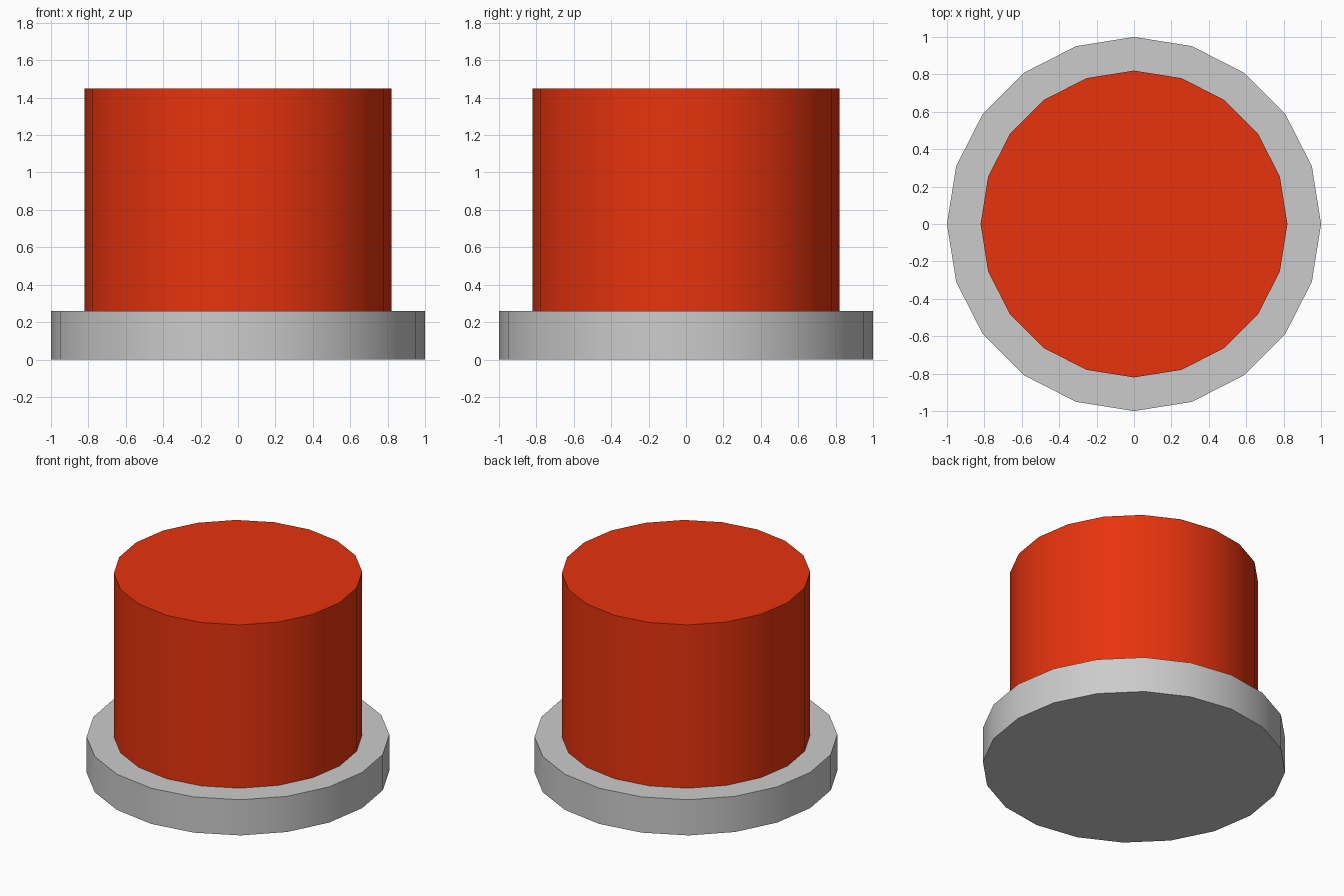
import bpy

if "Cube" in bpy.data.objects:
    bpy.data.objects.remove(bpy.data.objects["Cube"])

SIDES = 20


def drum(name, radius, bottom, top):
    """Upright 20-sided cylinder with smooth walls and sharp rims."""
    bpy.ops.mesh.primitive_cylinder_add(
        vertices=SIDES, radius=radius, depth=top - bottom,
        location=(0, 0, (bottom + top) / 2))
    obj = bpy.context.object
    obj.name = name
    bpy.ops.object.shade_smooth_by_angle()
    return obj


# Wide grey base ring
drum("base", 1.0, 0.0, 0.26)

# Tall red push cap standing on the base
cap = drum("button_cap", 0.82, 0.26, 1.45)
red = bpy.data.materials.new("red")
red.diffuse_color = (0.8, 0.033, 0.004, 1)
red.use_nodes = True
red.node_tree.nodes["Principled BSDF"].inputs["Base Color"].default_value = red.diffuse_color
cap.data.materials.append(red)
